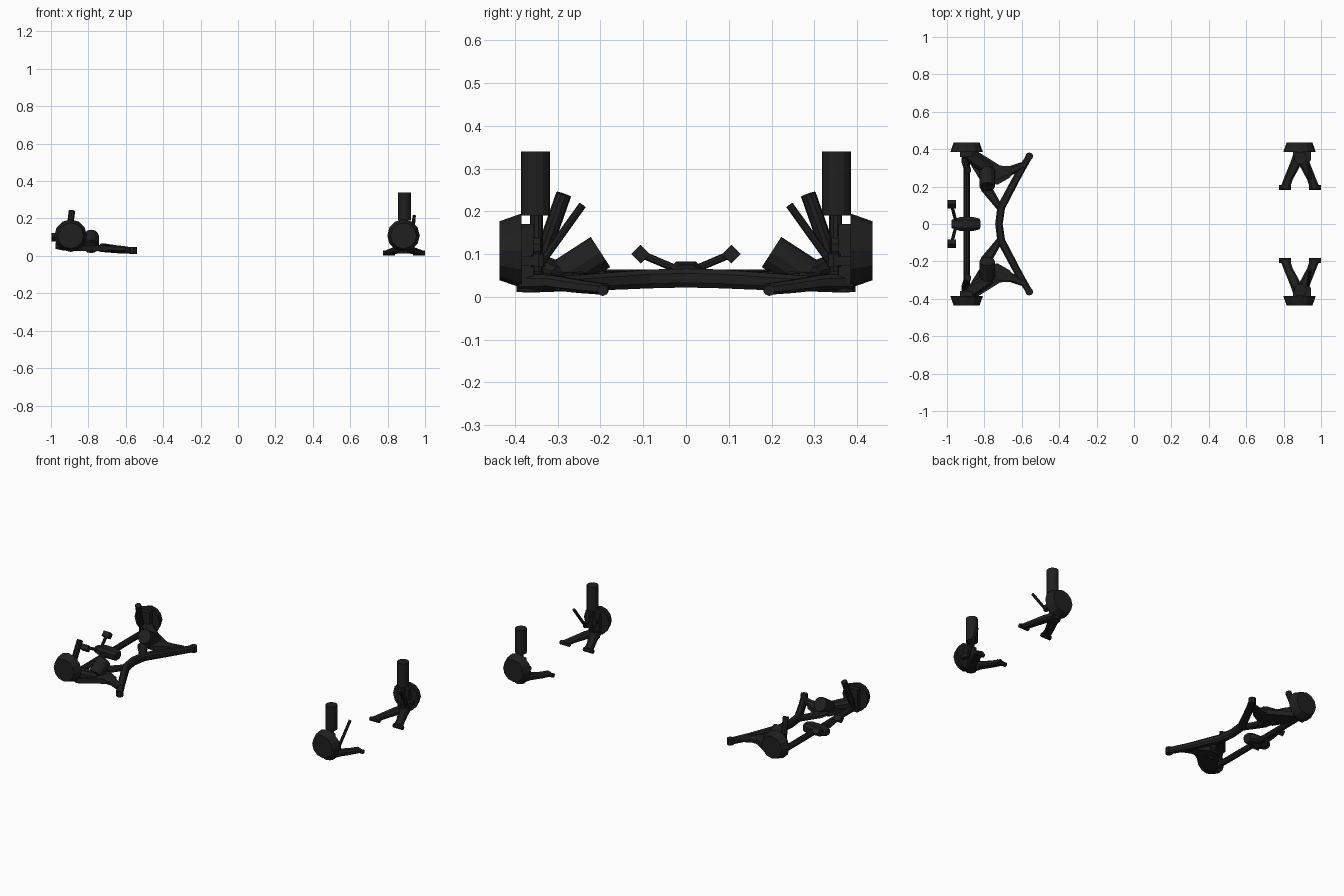
import bpy, bmesh, math
from mathutils import Vector

if "Cube" in bpy.data.objects:
    bpy.data.objects.remove(bpy.data.objects["Cube"])

black = bpy.data.materials.new("matte black")
black.diffuse_color = (0.014, 0.014, 0.014, 1)
black.use_nodes = True
black.node_tree.nodes["Principled BSDF"].inputs["Base Color"].default_value = black.diffuse_color


def finish(name, bm):
    bmesh.ops.recalc_face_normals(bm, faces=bm.faces)
    me = bpy.data.meshes.new(name)
    bm.to_mesh(me)
    bm.free()
    me.materials.append(black)
    ob = bpy.data.objects.new(name, me)
    bpy.context.collection.objects.link(ob)
    return ob


def rod(name, a, b, r1, r2=None, n=10):
    """Cylinder or cone running from a to b."""
    a, b = Vector(a), Vector(b)
    d = b - a
    bm = bmesh.new()
    bmesh.ops.create_cone(bm, cap_ends=True, segments=n, radius1=r1,
                          radius2=r1 if r2 is None else r2, depth=d.length)
    rot = Vector((0, 0, 1)).rotation_difference(d.normalized()).to_matrix().to_4x4()
    bmesh.ops.transform(bm, matrix=rot, verts=bm.verts)
    bmesh.ops.translate(bm, vec=(a + b) / 2, verts=bm.verts)
    return finish(name, bm)


def box(name, c, size):
    bm = bmesh.new()
    bmesh.ops.create_cube(bm, size=1)
    bmesh.ops.scale(bm, vec=size, verts=bm.verts)
    bmesh.ops.translate(bm, vec=c, verts=bm.verts)
    return finish(name, bm)


def sweep(name, path, widths, heights):
    """Chamfered bar along a path, with a width and height at each point."""
    pts = [Vector(p) for p in path]
    prof = [(-.5, -.25), (-.3, -.5), (.3, -.5), (.5, -.25),
            (.5, .25), (.3, .5), (-.3, .5), (-.5, .25)]
    bm = bmesh.new()
    rings = []
    for i, p in enumerate(pts):
        t = pts[min(i + 1, len(pts) - 1)] - pts[max(i - 1, 0)]
        side = t.cross(Vector((0, 0, 1))).normalized()
        up = side.cross(t).normalized()
        rings.append([bm.verts.new(p + side * u * widths[i] + up * v * heights[i])
                      for u, v in prof])
    for a, b in zip(rings, rings[1:]):
        for k in range(8):
            bm.faces.new((a[k], a[(k + 1) % 8], b[(k + 1) % 8], b[k]))
    bm.faces.new(rings[0])
    bm.faces.new(rings[-1])
    return finish(name, bm)


def plate(name, outline, z0, z1):
    """Flat polygon with thickness."""
    bm = bmesh.new()
    lo = [bm.verts.new((x, y, z0)) for x, y in outline]
    hi = [bm.verts.new((x, y, z1)) for x, y in outline]
    n = len(lo)
    for k in range(n):
        bm.faces.new((lo[k], lo[(k + 1) % n], hi[(k + 1) % n], hi[k]))
    bm.faces.new(lo)
    bm.faces.new(hi)
    return finish(name, bm)


for s, tag in ((1, "left"), (-1, "right")):
    # Wheel hubs at both axles
    for x, end in ((0.885, "front"), (-0.895, "rear")):
        rod(f"{end}_hub_{tag}", (x, s * .385, .108), (x, s * .436, .108), .087, .069, 12)
        box(f"{end}_knuckle_{tag}", (x, s * .372, .10), (.07, .03, .14))

    # Front strut and its lower rod
    rod(f"front_strut_{tag}", (.89, s * .352, .19), (.89, s * .352, .34), .034, n=12)
    rod(f"front_strut_rod_{tag}", (.89, s * .35, .05), (.89, s * .35, .20), .015)
    rod(f"strut_bracket_{tag}", (.885, s * .34, .115), (.885, s * .39, .115), .03)

    # Front lower control arm, a splayed pair of legs with bushings
    for x, k in ((.807, "rear"), (.968, "front")):
        m = .86 if x < .88 else .915
        sweep(f"front_arm_{k}_leg_{tag}",
              [(.886, s * .38, .034), (m, s * .315, .034), (x + (.885 - x) * .25, s * .245, .024),
               (x, s * .19, .018)], [.06, .055, .046, .05], [.04, .035, .03, .026])
        rod(f"front_arm_{k}_bushing_{tag}", (x - .032, s * .195, .015),
            (x + .032, s * .195, .015), .013, n=8)
    rod(f"front_ball_joint_{tag}", (.886, s * .365, .012), (.886, s * .365, .06), .032)

    # Steering link with ball end
    rod(f"steering_link_{tag}", (.93, s * .335, .085), (.942, s * .242, .215), .009, n=8)
    rod(f"steering_ball_{tag}", (.93, s * .345, .07), (.93, s * .345, .10), .016, n=8)
    box(f"steering_lever_{tag}", (.92, s * .365, .085), (.05, .045, .022))

    # Rear damper
    rod(f"rear_damper_{tag}", (-.905, s * .335, .10), (-.888, s * .286, .24), .018)
    rod(f"rear_damper_rod_{tag}", (-.91, s * .35, .06), (-.905, s * .335, .10), .013)

    # Rear trailing arm and spring
    plate(f"rear_arm_{tag}", [(-.90, s * .36), (-.84, s * .39), (-.72, s * .315), (-.655, s * .285),
                              (-.66, s * .25), (-.73, s * .21), (-.82, s * .23)], .025, .055)
    sweep(f"rear_arm_nose_{tag}", [(-.74, s * .27, .042), (-.66, s * .285, .04), (-.595, s * .315, .035)],
          [.09, .05, .035], [.035, .035, .03])
    rod(f"rear_spring_{tag}", (-.785, s * .285, .05), (-.785, s * .20, .105), .042, n=12)
    sweep(f"rear_arm_inner_link_{tag}", [(-.785, s * .27, .045), (-.79, s * .19, .045), (-.72, s * .09, .04)],
          [.09, .06, .035], [.03, .03, .03])
    sweep(f"rear_hub_brace_{tag}", [(-.895, s * .38, .07), (-.83, s * .33, .06), (-.77, s * .29, .05)],
          [.06, .07, .06], [.07, .06, .04])

    # Small mounting blocks on stalks beside the differential
    rod(f"mount_stalk_{tag}", (-.955, s * .025, .066), (-.975, s * .10, .098), .009, n=8)
    rod(f"mount_block_{tag}", (-.998, s * .106, .1), (-.952, s * .106, .1), .022, n=4)

    # Mounting end of the crossmember
    rod(f"crossmember_end_{tag}", (-.56, s * .362, .01), (-.56, s * .362, .047), .021, n=8)

# Rear V-shaped crossmember
sweep("rear_crossmember", [(-.555, -.37, .028), (-.62, -.26, .032), (-.71, -.09, .042), (-.722, 0, .044),
                           (-.71, .09, .042), (-.62, .26, .032), (-.555, .37, .028)],
      [.034, .04, .043, .04, .043, .04, .034], [.034, .038, .044, .044, .044, .038, .034])

# Rear axle shaft and differential
rod("rear_axle", (-.895, -.385, .046), (-.895, .385, .046), .018)
sweep("differential", [(-.975, 0, .055), (-.93, 0, .055), (-.86, 0, .055), (-.825, 0, .05)],
      [.045, .075, .075, .055], [.035, .055, .055, .05])
